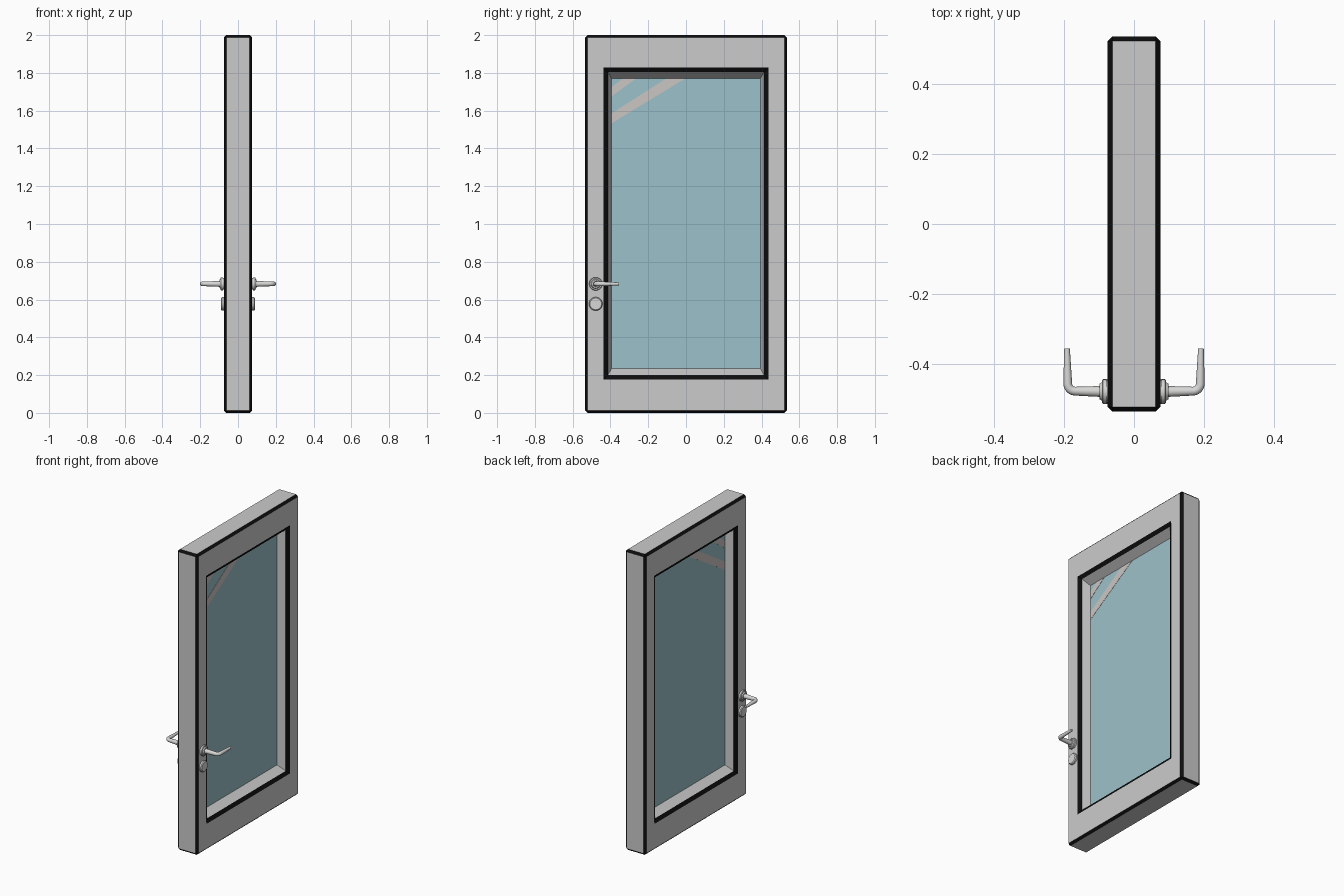
import bpy, bmesh, math
from mathutils import Matrix, Vector

if "Cube" in bpy.data.objects:
    bpy.data.objects.remove(bpy.data.objects["Cube"])


def material(name, rgb):
    m = bpy.data.materials.new(name)
    m.diffuse_color = (*rgb, 1)
    m.use_nodes = True
    m.node_tree.nodes["Principled BSDF"].inputs["Base Color"].default_value = m.diffuse_color
    return m


GREY = material("frame grey", (0.60, 0.60, 0.60))
BLACK = material("edge black", (0.004, 0.004, 0.004))
GLASS = material("glass blue", (0.335, 0.535, 0.585))
SHINE = material("reflection pale", (0.60, 0.565, 0.55))
METAL = material("handle metal", (0.68, 0.68, 0.67))


def finish(bm, name, mats, smooth=False, mirror=False):
    bmesh.ops.recalc_face_normals(bm, faces=bm.faces)
    me = bpy.data.meshes.new(name)
    bm.to_mesh(me)
    bm.free()
    for m in mats:
        me.materials.append(m)
    ob = bpy.data.objects.new(name, me)
    bpy.context.collection.objects.link(ob)
    if mirror:
        ob.modifiers.new("mirror", 'MIRROR').use_axis = (True, False, False)
    if smooth:
        bpy.ops.object.select_all(action='DESELECT')
        ob.select_set(True)
        bpy.context.view_layer.objects.active = ob
        bpy.ops.object.shade_smooth_by_angle(angle=math.radians(35))
    return ob


# Frame: rectangular loops (x, half width, bottom, top), joined into a closed ring
half = [(0.010, 0.394, 0.235, 1.770),
        (0.062, 0.413, 0.201, 1.805),
        (0.075, 0.438, 0.177, 1.829),
        (0.075, 0.535, 0.000, 2.000)]
loops = half + [(-x, w, b, t) for x, w, b, t in reversed(half)]
bm = bmesh.new()
rings = [[bm.verts.new((x, y, z)) for y, z in ((-w, b), (w, b), (w, t), (-w, t))]
         for x, w, b, t in loops]
for i, a in enumerate(rings):
    b = rings[(i + 1) % len(rings)]
    for k in range(4):
        f = bm.faces.new((a[k], a[(k + 1) % 4], b[(k + 1) % 4], b[k]))
        f.material_index = 1 if i in (1, 5) else 0
# Black chamfer on the twelve outer edges
corners = set(rings[3] + rings[4])
outer = [e for e in bm.edges if all(v in corners for v in e.verts)]
bmesh.ops.bevel(bm, geom=outer, offset=0.013, segments=1, profile=0.5,
                affect='EDGES', material=1)
finish(bm, "door_frame", [GREY, BLACK])

# Glass pane
bm = bmesh.new()
bmesh.ops.create_cube(bm, size=1, matrix=Matrix.Translation((0, 0, 1.0025))
                      @ Matrix.Diagonal((0.022, 0.792, 1.54, 1)))
finish(bm, "glass_pane", [GLASS])

# Diagonal reflections on both sides of the glass
bm = bmesh.new()
for z0, z1, y0, y1 in ((1.533, 1.586, -0.005, -0.105), (1.676, 1.724, -0.265, -0.335)):
    pts = ((-0.394, z0), (y0, 1.77), (y1, 1.77), (-0.394, z1))
    bm.faces.new([bm.verts.new((0.0125, y, z)) for y, z in pts])
ext = bmesh.ops.extrude_face_region(bm, geom=bm.faces[:])
bmesh.ops.translate(bm, vec=(-0.003, 0, 0),
                    verts=[v for v in ext["geom"] if isinstance(v, bmesh.types.BMVert)])
finish(bm, "glass_reflections", [SHINE], mirror=True)


def disc(name, z, profile):
    """Turned part about the x axis at the lock side."""
    bm = bmesh.new()
    n = 32
    rs = [[bm.verts.new((x, -0.478 + r * math.cos(2 * math.pi * k / n),
                         z + r * math.sin(2 * math.pi * k / n))) for k in range(n)]
          for x, r in profile]
    for a, b in zip(rs, rs[1:]):
        for k in range(n):
            bm.faces.new((a[k], a[(k + 1) % n], b[(k + 1) % n], b[k]))
    bm.faces.new(rs[0])
    bm.faces.new(rs[-1])
    finish(bm, name, [METAL], smooth=True, mirror=True)


disc("handle_rose", 0.683, [(0.070, 0.031), (0.079, 0.031), (0.079, 0.035),
                            (0.089, 0.035), (0.092, 0.032), (0.092, 0.026), (0.098, 0.022)])
disc("lock_cover", 0.577, [(0.070, 0.036), (0.085, 0.036), (0.090, 0.031)])

# Lever: neck, rounded bend and tapering grip
path = [((0.085, -0.478), 0.016), ((0.168, -0.477), 0.0125)]
for k in range(1, 7):
    a = math.radians(-90 + 15 * k)
    path.append(((0.168 + 0.021 * math.cos(a), -0.456 + 0.021 * math.sin(a)), 0.0125))
path += [((0.190, -0.41), 0.0105), ((0.191, -0.355), 0.008)]
bm = bmesh.new()
rs = []
for i, (p, r) in enumerate(path):
    q0, q1 = path[max(i - 1, 0)][0], path[min(i + 1, len(path) - 1)][0]
    d = Vector((q1[0] - q0[0], q1[1] - q0[1])).normalized()
    rs.append([bm.verts.new((p[0] + d.y * r * math.cos(t), p[1] - d.x * r * math.cos(t),
                             0.683 + r * math.sin(t)))
               for t in (2 * math.pi * k / 16 for k in range(16))])
for a, b in zip(rs, rs[1:]):
    for k in range(16):
        bm.faces.new((a[k], a[(k + 1) % 16], b[(k + 1) % 16], b[k]))
bm.faces.new(rs[0])
bm.faces.new(rs[-1])
finish(bm, "handle_lever", [METAL], smooth=True, mirror=True)
